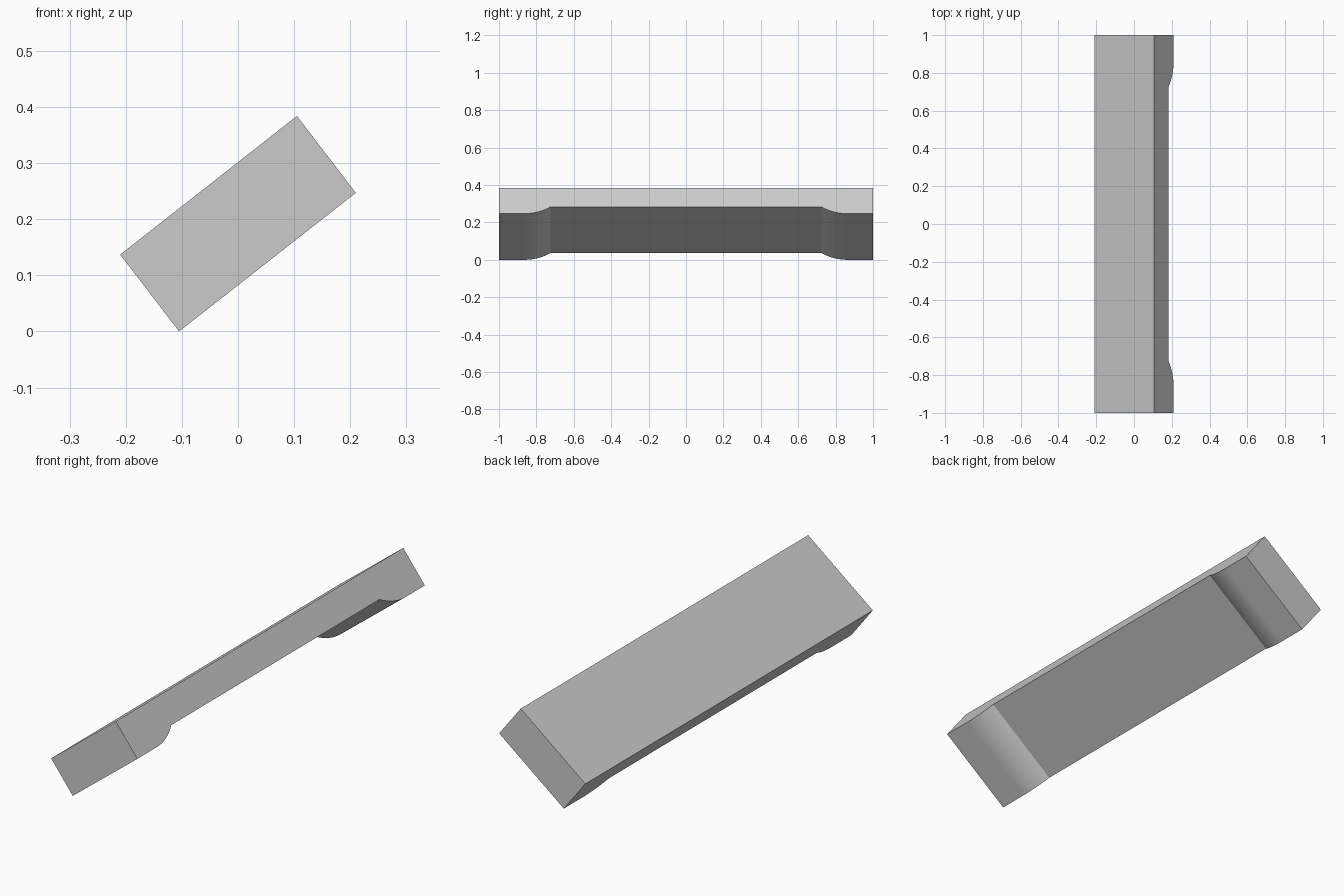
import bpy, bmesh, math
from mathutils import Vector

cube = bpy.data.objects.get("Cube")
if cube:
    bpy.data.objects.remove(cube, do_unlink=True)

# Plain grey material
grey = bpy.data.materials.new("plain_grey")
grey.use_nodes = True
color = (0.6, 0.6, 0.6, 1)
grey.diffuse_color = color
grey.node_tree.nodes["Principled BSDF"].inputs["Base Color"].default_value = color

# Tilted cross-section: low corner, width direction and thickness direction
corner = Vector((-0.105, 0, 0))
width = Vector((0.315, 0, 0.247))
up = Vector((-0.105, 0, 0.137)).normalized()
thickness, recess = 0.1726, 0.0455
foot_end, recess_start, steps = 0.865, 0.725, 12

# Side profile (length, height): flat feet curving up to a flat recess
run = foot_end - recess_start
radius = (run ** 2 + recess ** 2) / (2 * recess)
sweep = math.asin(run / radius)
half = [(1, thickness), (1, 0)]
for i in range(steps + 1):
    a = sweep * i / steps
    half.append((foot_end - radius * math.sin(a), radius * (1 - math.cos(a))))
profile = half + [(-y, h) for y, h in reversed(half)]

# Extrude the profile across the bar
bm = bmesh.new()
verts = [bm.verts.new(corner + Vector((0, y, 0)) + up * h) for y, h in profile]
face = bm.faces.new(verts)
ext = bmesh.ops.extrude_face_region(bm, geom=[face])
moved = [v for v in ext["geom"] if isinstance(v, bmesh.types.BMVert)]
bmesh.ops.translate(bm, verts=moved, vec=width)
bmesh.ops.recalc_face_normals(bm, faces=bm.faces)
mesh = bpy.data.meshes.new("footed_bar")
bm.to_mesh(mesh)
bm.free()
mesh.materials.append(grey)
bar = bpy.data.objects.new("footed_bar", mesh)
bpy.context.collection.objects.link(bar)

# Smooth the curves, keep the corners sharp
bpy.ops.object.select_all(action="DESELECT")
bar.select_set(True)
bpy.context.view_layer.objects.active = bar
bpy.ops.object.shade_smooth_by_angle(angle=math.radians(25))
